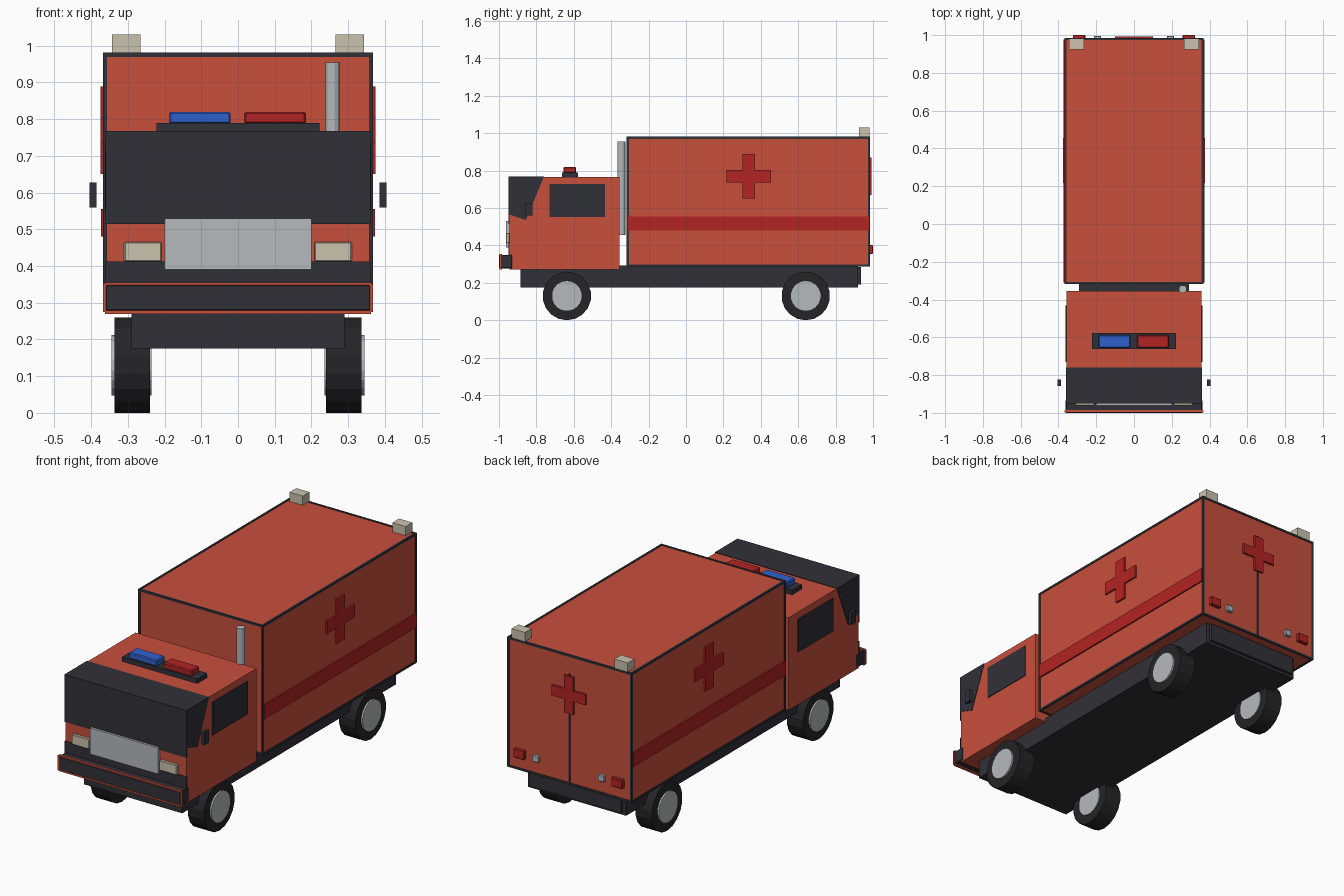
import bpy
import bmesh
import math
from mathutils import Matrix

cube = bpy.data.objects.get("Cube")
if cube:
    bpy.data.objects.remove(cube, do_unlink=True)


def material(name, r, g, b):
    m = bpy.data.materials.new(name)
    m.use_nodes = True
    m.diffuse_color = (r, g, b, 1)
    m.node_tree.nodes["Principled BSDF"].inputs["Base Color"].default_value = (r, g, b, 1)
    return m


ORANGE = material("orange paint", 0.58, 0.08, 0.046)
RED = material("red marking", 0.45, 0.017, 0.017)
DARK = material("dark trim", 0.03, 0.03, 0.04)
TYRE = material("tyre rubber", 0.018, 0.018, 0.021)
SILVER = material("silver metal", 0.46, 0.49, 0.51)
CREAM = material("cream lamp", 0.6, 0.54, 0.42)
BLUE = material("blue beacon", 0.03, 0.12, 0.62)


def finish(name, bm, mat):
    bmesh.ops.recalc_face_normals(bm, faces=bm.faces)
    mesh = bpy.data.meshes.new(name)
    bm.to_mesh(mesh)
    bm.free()
    mesh.materials.append(mat)
    obj = bpy.data.objects.new(name, mesh)
    bpy.context.collection.objects.link(obj)
    return obj


def box(name, mat, x, y, z, bevel=0):
    """Box from (min, max) ranges on each axis."""
    bm = bmesh.new()
    bmesh.ops.create_cube(bm, size=1)
    for v in bm.verts:
        v.co = [(r[0] + r[1]) / 2 + c * (r[1] - r[0]) for c, r in zip(v.co, (x, y, z))]
    if bevel:
        bmesh.ops.bevel(bm, geom=bm.edges[:], offset=bevel, segments=1, affect='EDGES')
    return finish(name, bm, mat)


def pair(name, mat, x, y, z, bevel=0):
    """The same box on both sides of the vehicle."""
    box("left_" + name, mat, x, y, z, bevel)
    box("right_" + name, mat, (-x[1], -x[0]), y, z, bevel)


def prism(name, mat, outline, x):
    """Side outline of (y, z) points extruded across x."""
    bm = bmesh.new()
    face = bm.faces.new([bm.verts.new((x[0], y, z)) for y, z in outline])
    ext = bmesh.ops.extrude_face_region(bm, geom=[face])["geom"]
    verts = [g for g in ext if isinstance(g, bmesh.types.BMVert)]
    bmesh.ops.translate(bm, verts=verts, vec=(x[1] - x[0], 0, 0))
    return finish(name, bm, mat)


def cylinder(name, mat, centre, radius, depth, sides, axis):
    turn = Matrix.Rotation(math.pi / 2, 4, 'Y') if axis == 'X' else Matrix()
    spin = Matrix.Rotation(math.pi / sides, 4, 'Z')
    bm = bmesh.new()
    bmesh.ops.create_cone(bm, cap_ends=True, segments=sides, radius1=radius, radius2=radius,
                          depth=depth, matrix=Matrix.Translation(centre) @ turn @ spin)
    return finish(name, bm, mat)


def cross_outline(cy, cz, reach, half):
    """Twelve corners of a plus shape."""
    corner = [(reach, -half), (reach, half), (half, half)]
    points = []
    for k in range(4):
        c, s = round(math.cos(k * math.pi / 2)), round(math.sin(k * math.pi / 2))
        points += [(cy + c * a - s * b, cz + s * a + c * b) for a, b in corner]
    return points


# Chassis
box("chassis", DARK, (-0.29, 0.29), (-0.885, 0.92), (0.175, 0.292))
box("rear_step", DARK, (-0.27, 0.27), (0.92, 0.935), (0.19, 0.285))

# Wheels
for end, y in (("front", -0.637), ("rear", 0.64)):
    for side, s in (("left", 1), ("right", -1)):
        cylinder(f"{end}_{side}_tyre", TYRE, (s * 0.288, y, 0.13), 0.13, 0.096, 18, 'X')
        cylinder(f"{end}_{side}_hub", SILVER, (s * 0.29, y, 0.13), 0.082, 0.11, 18, 'X')

# Rear body with dark trim along all edges
X, Y, Z = (-0.368, 0.368), (-0.317, 0.984), (0.287, 0.981)
T, INSET = 0.011, 0.003
box("body", ORANGE, *[(r[0] + INSET, r[1] - INSET) for r in (X, Y, Z)])


def ends(r):
    return (r[0], r[0] + T), (r[1] - T, r[1])


for i in range(2):
    for j in range(2):
        box("body_trim_across", DARK, X, ends(Y)[i], ends(Z)[j])
        box("body_trim_along", DARK, ends(X)[i], Y, ends(Z)[j])
        box("body_trim_upright", DARK, ends(X)[i], ends(Y)[j], Z)

# Side stripes and crosses
pair("stripe", RED, (0.364, 0.373), (-0.31, 0.978), (0.48, 0.555))
plus = cross_outline(0.335, 0.77, 0.119, 0.034)
prism("left_cross", RED, plus, (0.364, 0.375))
prism("right_cross", RED, plus, (-0.375, -0.364))

# Rear doors: seam, cross, tail lamps
box("door_seam", DARK, (-0.004, 0.004), (0.978, 0.985), (0.29, 0.88))
rear_cross = prism("rear_cross", RED, cross_outline(0, 0.77, 0.1, 0.028), (0, 0.012))
rear_cross.rotation_euler.z = math.pi / 2
rear_cross.location.y = 0.98
pair("tail_lamp", RED, (0.258, 0.322), (0.978, 1.0), (0.355, 0.402), 0.003)
pair("reverse_lamp", SILVER, (0.175, 0.212), (0.978, 0.996), (0.36, 0.395), 0.003)
pair("roof_lamp", CREAM, (0.265, 0.343), (0.925, 0.982), (0.981, 1.03))

# Cab with wraparound windscreen
box("cab", ORANGE, (-0.358, 0.358), (-0.945, -0.355), (0.27, 0.765))
prism("windscreen_wrap", DARK,
      [(-0.948, 0.768), (-0.76, 0.768), (-0.856, 0.535), (-0.948, 0.567)], (-0.361, 0.361))
box("windscreen", DARK, (-0.361, 0.361), (-0.95, -0.944), (0.515, 0.768))
box("lower_front_panel", DARK, (-0.361, 0.361), (-0.95, -0.944), (0.34, 0.412))
pair("side_window", DARK, (0.355, 0.362), (-0.73, -0.432), (0.552, 0.728))
pair("mirror", DARK, (0.386, 0.404), (-0.858, -0.822), (0.56, 0.628))

# Grille, headlamps, bumper
box("grille", SILVER, (-0.2, 0.2), (-0.962, -0.944), (0.39, 0.53))
pair("headlamp", CREAM, (0.208, 0.31), (-0.962, -0.944), (0.412, 0.466), 0.003)
box("bumper", DARK, (-0.362, 0.362), (-1.0, -0.93), (0.277, 0.35), 0.004)
for z in (0.27, 0.346):
    box("bumper_trim", ORANGE, (-0.362, 0.362), (-0.998, -0.985), (z, z + 0.009))
pair("bumper_end_trim", ORANGE, (0.36, 0.368), (-0.998, -0.988), (0.275, 0.352))

# Beacon bar
box("beacon_base", DARK, (-0.222, 0.222), (-0.662, -0.578), (0.763, 0.789))
box("red_beacon", RED, (0.017, 0.185), (-0.655, -0.588), (0.787, 0.82), 0.005)
box("blue_beacon", BLUE, (-0.188, -0.02), (-0.655, -0.588), (0.787, 0.82), 0.005)

# Exhaust stack
cylinder("exhaust", SILVER, (0.258, -0.345, 0.705), 0.021, 0.5, 12, 'Z')
